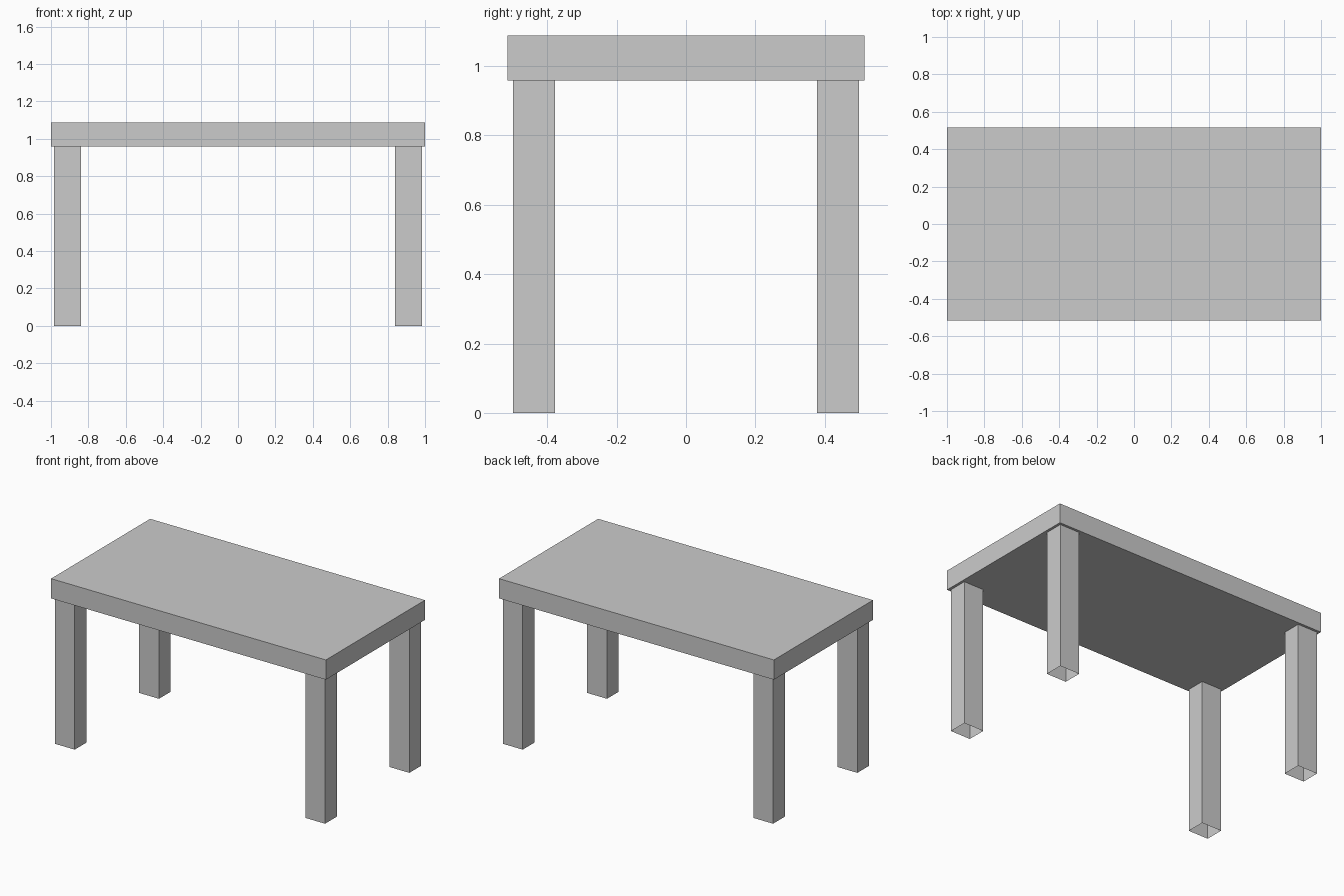
import bpy, bmesh
from mathutils import Vector

if "Cube" in bpy.data.objects:
    bpy.data.objects.remove(bpy.data.objects["Cube"])


def box(name, size, centre, open_ends=False):
    """Flat-faced box; open_ends removes the top and bottom faces."""
    bm = bmesh.new()
    bmesh.ops.create_cube(bm, size=1)
    bmesh.ops.scale(bm, vec=Vector(size), verts=bm.verts)
    if open_ends:
        bm.normal_update()
        caps = [f for f in bm.faces if abs(f.normal.z) > 0.9]
        bmesh.ops.delete(bm, geom=caps, context='FACES_ONLY')
    mesh = bpy.data.meshes.new(name)
    bm.to_mesh(mesh)
    bm.free()
    obj = bpy.data.objects.new(name, mesh)
    obj.location = centre
    bpy.context.collection.objects.link(obj)
    return obj


LEG_H, TOP_Z = 0.958, 1.088

# Table top slab
box("table_top", (2.0, 1.03, TOP_Z - LEG_H), (0, 0, (TOP_Z + LEG_H) / 2))

# Four hollow legs, open at the foot, set just inside the corners
for y_name, sy in (("front", -1), ("back", 1)):
    for x_name, sx in (("left", -1), ("right", 1)):
        box(f"{y_name}_{x_name}_leg", (0.144, 0.122, LEG_H),
            (sx * 0.911, sy * 0.438, LEG_H / 2), open_ends=True)
